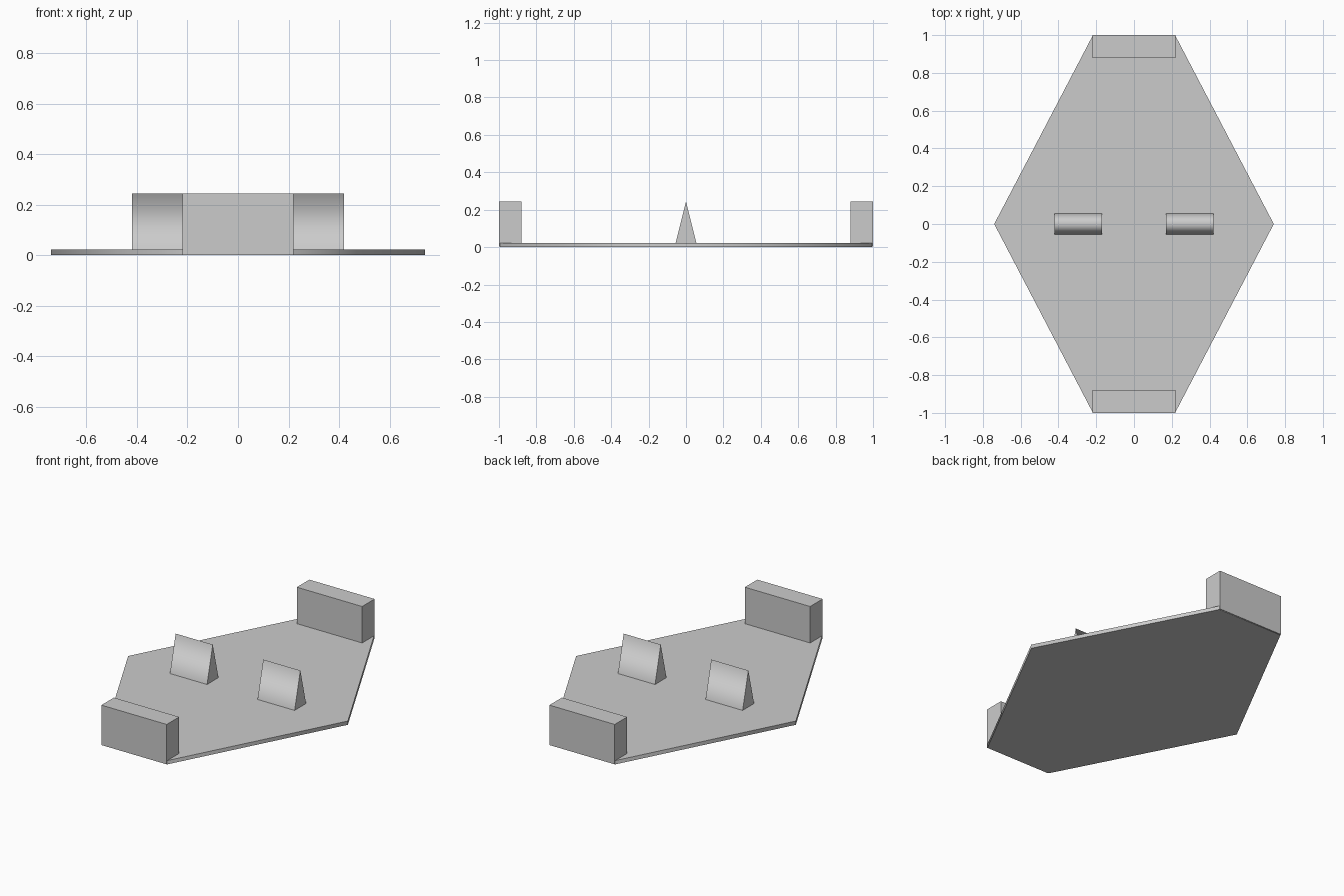
import bpy, bmesh
from mathutils import Vector

if "Cube" in bpy.data.objects:
    bpy.data.objects.remove(bpy.data.objects["Cube"])


def prism(name, profile, extrude, smooth_edges):
    """Extrude a 3D profile; walls are smooth, caps and unlisted corners stay sharp."""
    n = len(profile)
    bm = bmesh.new()
    lo = [bm.verts.new(p) for p in profile]
    hi = [bm.verts.new(Vector(p) + Vector(extrude)) for p in profile]
    bm.faces.new(lo)
    bm.faces.new(hi)
    for i in range(n):
        j = (i + 1) % n
        bm.faces.new((lo[i], lo[j], hi[j], hi[i])).smooth = bool(smooth_edges)
    for e in bm.edges:
        e.smooth = False
    for i in smooth_edges:
        bm.edges.get((lo[i], hi[i])).smooth = True
    bmesh.ops.recalc_face_normals(bm, faces=bm.faces)
    me = bpy.data.meshes.new(name)
    bm.to_mesh(me)
    bm.free()
    ob = bpy.data.objects.new(name, me)
    bpy.context.collection.objects.link(ob)
    return ob


# Hexagonal base plate
outline = [(0.74, 0), (0.22, 0.995), (-0.22, 0.995),
           (-0.74, 0), (-0.22, -0.995), (0.22, -0.995)]
prism("base_plate", [(x, y, 0) for x, y in outline], (0, 0, 0.023), range(6))

# Rectangular end walls, front and back
for name, y in (("front_wall", -1.0), ("back_wall", 0.88)):
    prism(name, [(-0.22, y, 0.002), (0.22, y, 0.002),
                 (0.22, y + 0.12, 0.002), (-0.22, y + 0.12, 0.002)],
          (0, 0, 0.243), ())

# Pair of triangular wedges with softly shaded ridges
for name, x in (("left_wedge", -0.42), ("right_wedge", 0.17)):
    prism(name, [(x, -0.057, 0.015), (x, 0.057, 0.015), (x, 0, 0.245)],
          (0.25, 0, 0), (2,))
